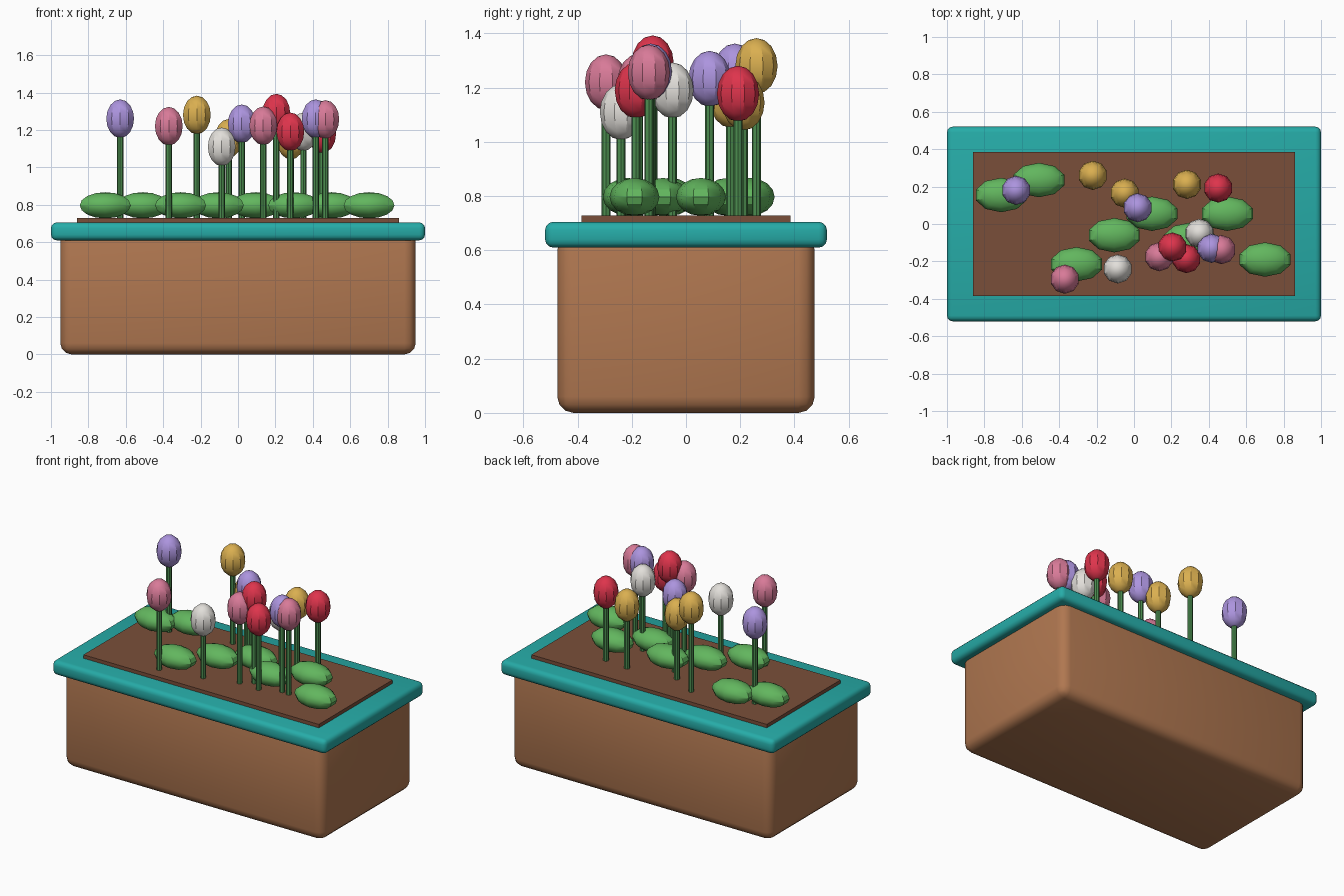
import bpy
import math

if "Cube" in bpy.data.objects:
    bpy.data.objects.remove(bpy.data.objects["Cube"])


def material(name, r, g, b):
    # sRGB 0-255 to linear diffuse colour
    def lin(c):
        c /= 255
        return c / 12.92 if c <= 0.04045 else ((c + 0.055) / 1.055) ** 2.4
    m = bpy.data.materials.new(name)
    m.diffuse_color = (lin(r), lin(g), lin(b), 1)
    m.use_nodes = True
    m.node_tree.nodes["Principled BSDF"].inputs["Base Color"].default_value = m.diffuse_color
    return m


CLAY = material("clay", 176, 119, 80)
TEAL = material("teal", 38, 172, 168)
SOIL_BROWN = material("soil_brown", 122, 79, 58)
LEAF = material("leaf_green", 98, 182, 94)
STEM = material("stem_green", 76, 142, 80)
COLOURS = {
    "red": material("red", 222, 52, 76),
    "pink": material("pink", 216, 122, 152),
    "yellow": material("yellow", 218, 175, 80),
    "purple": material("purple", 172, 148, 222),
    "white": material("white", 226, 223, 218),
}


def finish(name, mat, angle=None):
    ob = bpy.context.object
    ob.name = name
    ob.data.materials.append(mat)
    if angle:
        bpy.ops.object.shade_smooth_by_angle(angle=math.radians(angle))
    return ob


def box(name, mat, half_x, half_y, z0, z1, bevel=0.0):
    bpy.ops.mesh.primitive_cube_add(size=2, location=(0, 0, (z0 + z1) / 2))
    ob = bpy.context.object
    ob.scale = (half_x, half_y, (z1 - z0) / 2)
    bpy.ops.object.transform_apply(location=False, rotation=False, scale=True)
    if bevel:
        mod = ob.modifiers.new("rounded", 'BEVEL')
        mod.width = bevel
        mod.segments = 3
        bpy.ops.object.modifier_apply(modifier=mod.name)
    return finish(name, mat, 40 if bevel else None)


def ellipsoid(name, mat, centre, radii):
    bpy.ops.mesh.primitive_uv_sphere_add(segments=10, ring_count=8, radius=1, location=centre)
    bpy.context.object.scale = radii
    bpy.ops.object.transform_apply(location=False, rotation=False, scale=True)
    return finish(name, mat, 30)


# Planter body, rim and soil
box("planter_box", CLAY, 0.95, 0.475, 0.0, 0.66, 0.06)
box("planter_rim", TEAL, 1.0, 0.52, 0.61, 0.705, 0.03)
box("soil", SOIL_BROWN, 0.86, 0.385, 0.66, 0.728)

# Leaf clumps, evenly spaced along the planter
for i, y in enumerate([0.155, 0.235, -0.215, -0.06, 0.055, -0.085, 0.055, -0.19]):
    ellipsoid(f"leaf_{i + 1}", LEAF, (-0.71 + 0.2015 * i, y, 0.797), (0.143, 0.092, 0.07))

# Flowers: colour, x, y, head height
FLOWERS = [
    ("purple", -0.63, 0.18, 1.26), ("pink", -0.37, -0.295, 1.22),
    ("yellow", -0.22, 0.26, 1.28), ("white", -0.087, -0.24, 1.11),
    ("yellow", -0.05, 0.165, 1.155), ("purple", 0.02, 0.087, 1.233),
    ("pink", 0.135, -0.175, 1.222), ("red", 0.205, -0.123, 1.29),
    ("red", 0.28, -0.185, 1.19), ("white", 0.35, -0.05, 1.19),
    ("purple", 0.415, -0.13, 1.26), ("pink", 0.467, -0.137, 1.256),
    ("red", 0.45, 0.192, 1.178), ("yellow", 0.283, 0.212, 1.145),
]
for i, (colour, x, y, z) in enumerate(FLOWERS):
    base, top = 0.71, z - 0.06
    bpy.ops.mesh.primitive_cylinder_add(vertices=8, radius=0.017, depth=top - base,
                                        location=(x, y, (base + top) / 2))
    finish(f"flower_stem_{i + 1}", STEM)
    ellipsoid(f"flower_head_{i + 1}", COLOURS[colour], (x, y, z), (0.078, 0.078, 0.103))
